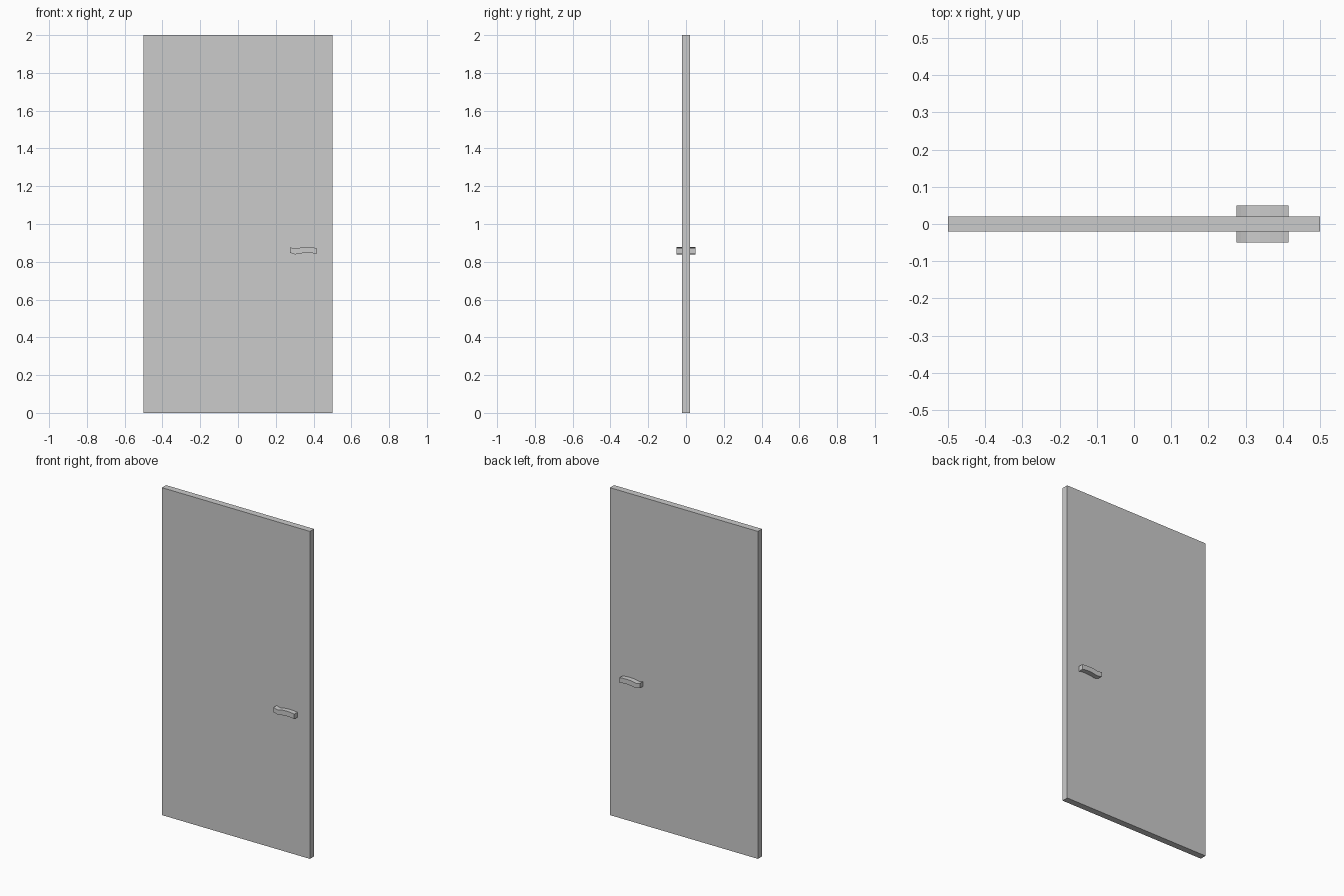
import bpy, bmesh

if "Cube" in bpy.data.objects:
    bpy.data.objects.remove(bpy.data.objects["Cube"])


def mesh_object(name, bm):
    bmesh.ops.recalc_face_normals(bm, faces=bm.faces)
    mesh = bpy.data.meshes.new(name)
    bm.to_mesh(mesh)
    bm.free()
    obj = bpy.data.objects.new(name, mesh)
    bpy.context.collection.objects.link(obj)
    return obj


# Door panel
bm = bmesh.new()
bmesh.ops.create_cube(bm, size=1)
bmesh.ops.scale(bm, vec=(1.0, 0.04, 2.0), verts=bm.verts)
bmesh.ops.translate(bm, vec=(0, 0, 1.0), verts=bm.verts)
mesh_object("door_panel", bm)

# Wavy lever handle: side profile pushed out from the front face
top = [(0.275, 0.877), (0.287, 0.873), (0.303, 0.869), (0.32, 0.873),
       (0.338, 0.876), (0.365, 0.877), (0.393, 0.876), (0.415, 0.873)]
bottom = [(0.415, 0.842), (0.393, 0.846), (0.365, 0.847), (0.338, 0.845),
          (0.32, 0.842), (0.303, 0.839), (0.287, 0.844), (0.275, 0.847)]
bm = bmesh.new()
profile = bm.faces.new([bm.verts.new((x, -0.02, z)) for x, z in top + bottom])
pushed = bmesh.ops.extrude_face_region(bm, geom=[profile], use_keep_orig=True)
bmesh.ops.translate(bm, vec=(0, -0.03, 0),
                    verts=[v for v in pushed["geom"] if isinstance(v, bmesh.types.BMVert)])
handle = mesh_object("door_handles", bm)

# Matching handle on the back
mirror = handle.modifiers.new("back_handle", 'MIRROR')
mirror.use_axis = (False, True, False)
mirror.use_mirror_merge = False
